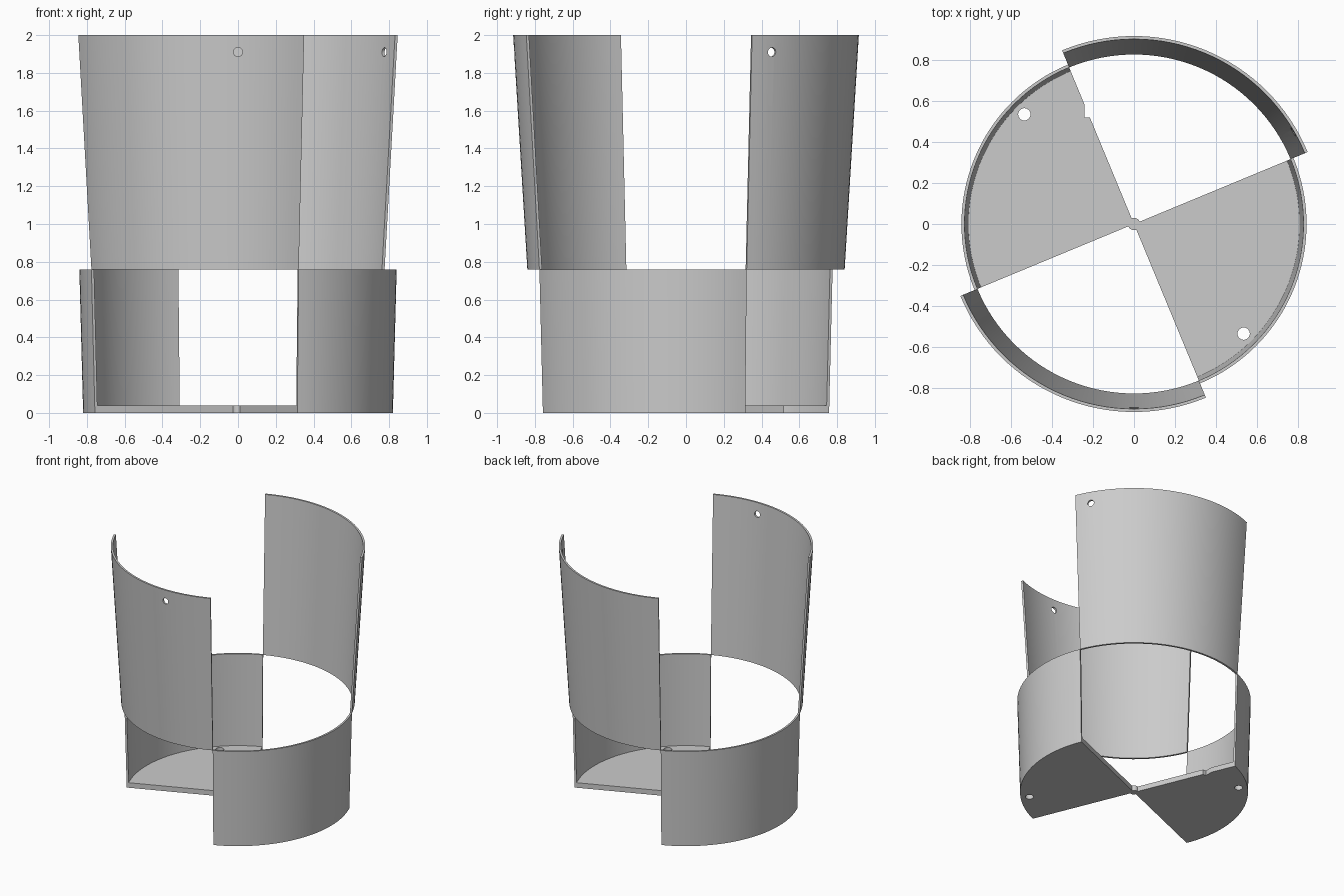
import bpy, bmesh
from math import sin, cos, radians
from mathutils import Vector

old = bpy.data.objects.get("Cube")
if old:
    bpy.data.objects.remove(old, do_unlink=True)

GREY = (0.6, 0.6, 0.6, 1)
mat = bpy.data.materials.new("light grey")
mat.use_nodes = True
mat.diffuse_color = GREY
mat.node_tree.nodes["Principled BSDF"].inputs["Base Color"].default_value = GREY

SEGMENTS = 32      # per quarter turn
WALL = 0.015
STEP = 0.76        # height where the walls swap quadrants
FLOOR = 0.04


def polar(r, deg, z=0.0):
    return Vector((r * cos(radians(deg)), r * sin(radians(deg)), z))


def arc(start):
    return [start + 90 * i / SEGMENTS for i in range(SEGMENTS + 1)]


def finish(name, bm):
    bmesh.ops.recalc_face_normals(bm, faces=bm.faces)
    mesh = bpy.data.meshes.new(name)
    bm.to_mesh(mesh)
    bm.free()
    mesh.materials.append(mat)
    ob = bpy.data.objects.new(name, mesh)
    bpy.context.collection.objects.link(ob)
    return ob


def quarter_wall(name, start, z0, z1, r0, r1):
    """Tapered quarter shell; the radii are outer ones."""
    bm = bmesh.new()
    rings = [[bm.verts.new(polar(r, a, z)) for r, z in
              ((r0, z0), (r1, z1), (r1 - WALL, z1), (r0 - WALL, z0))]
             for a in arc(start)]
    for p, q in zip(rings, rings[1:]):
        for k in range(4):
            n = (k + 1) % 4
            bm.faces.new((p[k], q[k], q[n], p[n]))
    bm.faces.new(rings[0])
    bm.faces.new(rings[-1])
    return finish(name, bm)


def quarter_floor(name, start):
    bm = bmesh.new()
    points = [Vector()] + [polar(0.81, a) for a in arc(start)]
    face = bm.faces.new([bm.verts.new(p) for p in points])
    top = bmesh.ops.extrude_face_region(bm, geom=[face])["geom"]
    bmesh.ops.translate(bm, vec=(0, 0, FLOOR),
                        verts=[g for g in top if isinstance(g, bmesh.types.BMVert)])
    return finish(name, bm)


def cylinder(name, centre, radius, depth, axis=Vector((0, 0, 1))):
    bm = bmesh.new()
    bmesh.ops.create_cone(bm, cap_ends=True, segments=24, radius1=radius,
                          radius2=radius, depth=depth)
    ob = finish(name, bm)
    ob.rotation_mode = 'QUATERNION'
    ob.rotation_quaternion = axis.to_track_quat('Z', 'Y')
    ob.location = centre
    return ob


def cut(ob, cutter):
    """Subtract the cutter from the part, then discard it."""
    cutter.hide_render = True
    mod = ob.modifiers.new("cut", 'BOOLEAN')
    mod.operation = 'DIFFERENCE'
    mod.solver = 'EXACT'
    mod.object = cutter
    bpy.context.view_layer.objects.active = ob
    bpy.ops.object.modifier_apply(modifier=mod.name)
    bpy.data.objects.remove(cutter, do_unlink=True)


parts = []

# Tall upper shells, each with one fixing hole
for name, start, hole in (("back_upper_shell", 22.5, 30), ("front_upper_shell", 202.5, 270)):
    shell = quarter_wall(name, start, STEP, 2, 0.84, 0.915)
    cut(shell, cylinder("hole_cutter", polar(0.9, hole, 1.91), 0.024, 0.2, polar(1, hole)))
    parts.append(shell)

# Short lower walls and their floors, each floor with one screw hole
for side, start in (("right", 112.5), ("left", -67.5)):
    parts.append(quarter_wall(side + "_lower_wall", start, 0, STEP, 0.82, 0.84))
    floor = quarter_floor(side + "_floor", start)
    cut(floor, cylinder("hole_cutter", polar(0.755, start + 22.5), 0.03, 0.2))
    if side == "right":
        # Small notch in the back edge
        bm = bmesh.new()
        bmesh.ops.create_cube(bm, size=1)
        bmesh.ops.scale(bm, vec=(0.1, 0.065, 0.2), verts=bm.verts)
        bmesh.ops.translate(bm, vec=(-0.19, 0.551, 0), verts=bm.verts)
        cut(floor, finish("notch_cutter", bm))
    parts.append(floor)

# Hub joining the two floors
parts.append(cylinder("centre_hub", (0, 0, FLOOR / 2), 0.03, FLOOR))

# Smooth curves, sharp rims
bpy.ops.object.select_all(action='DESELECT')
for ob in parts:
    ob.select_set(True)
bpy.context.view_layer.objects.active = parts[0]
bpy.ops.object.shade_smooth_by_angle(angle=radians(30))
